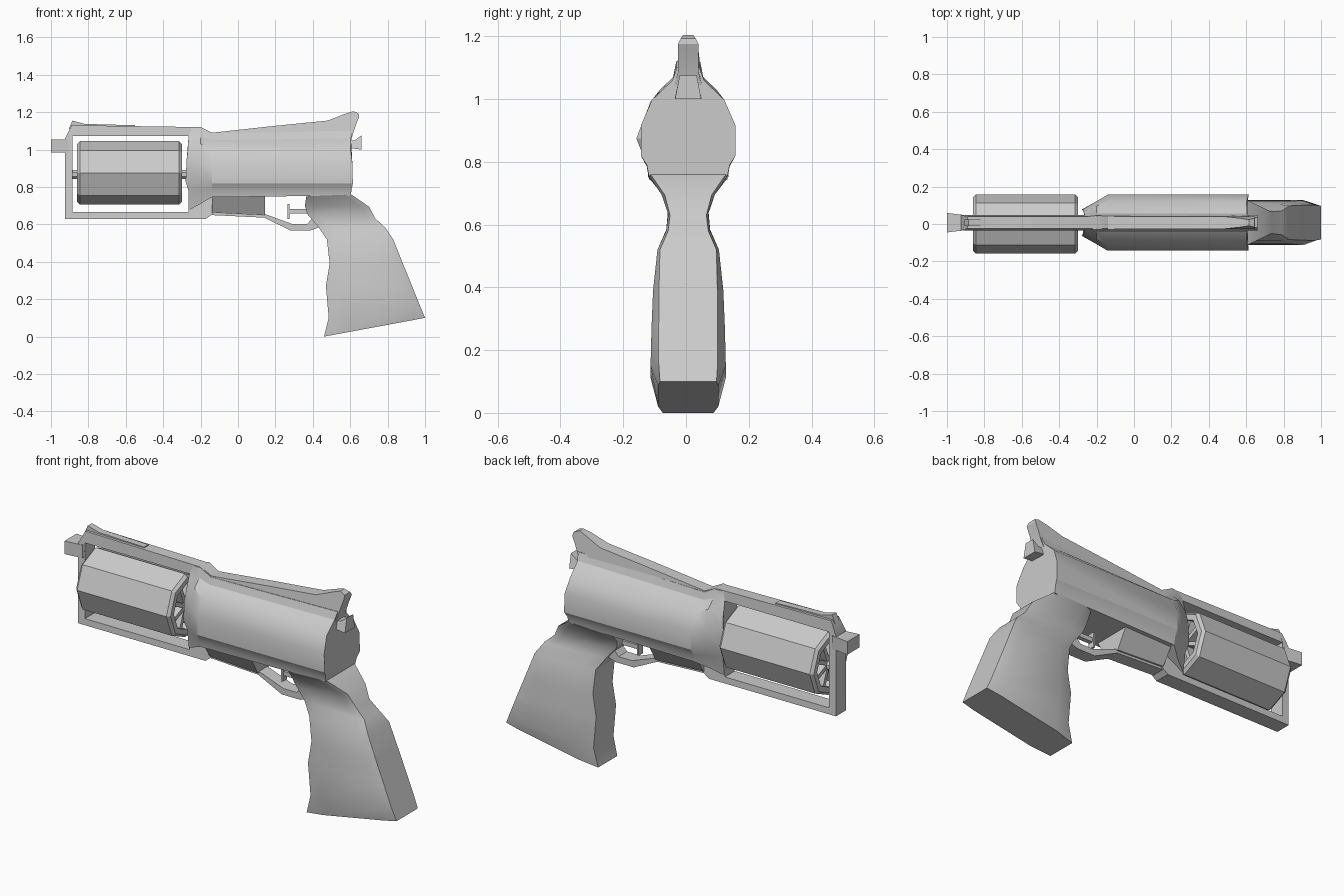
import bpy, math

Y0 = 0.007  # the frame and grip sit slightly off the drum's centre plane


def make(name, verts, faces):
    me = bpy.data.meshes.new(name)
    me.from_pydata(verts, [], faces)
    me.validate()
    ob = bpy.data.objects.new(name, me)
    bpy.context.collection.objects.link(ob)
    bpy.ops.object.select_all(action='DESELECT')
    ob.select_set(True)
    bpy.context.view_layer.objects.active = ob
    bpy.ops.object.mode_set(mode='EDIT')
    bpy.ops.mesh.select_all(action='SELECT')
    bpy.ops.mesh.normals_make_consistent(inside=False)
    bpy.ops.object.mode_set(mode='OBJECT')
    bpy.ops.object.shade_smooth_by_angle(angle=math.radians(28))
    return ob


def loft(name, rings, loop=False):
    """Skin equal-length rings; cap the ends, or join last to first."""
    n, m = len(rings[0]), len(rings)
    faces = []
    for i in range(m if loop else m - 1):
        a, b = i * n, (i + 1) % m * n
        faces += [(a + j, a + (j + 1) % n, b + (j + 1) % n, b + j) for j in range(n)]
    if not loop:
        faces += [tuple(range(n)), tuple(range((m - 1) * n, m * n))]
    return make(name, [p for r in rings for p in r], faces)


def plate(name, profile, width):
    """Side profile (x, z) given thickness; width is a number or f(x, z)."""
    w = width if callable(width) else (lambda x, z: width)
    return loft(name, [[(x, Y0 + s * w(x, z), z) for x, z in profile] for s in (-1, 1)])


def mirrored(half):
    """Half section of (x, y, z) points completed across the centre plane."""
    return [(x, Y0 + y, z) for x, y, z in half] + [(x, Y0 - y, z) for x, y, z in reversed(half)]


# Open front frame around the drum
plate("front_frame", [(-0.14, 1.09), (-0.2, 1.12), (-0.89, 1.13), (-0.925, 1.06),
                      (-0.925, 0.63), (-0.17, 0.63), (-0.13, 0.66), (-0.13, 0.8),
                      (-0.265, 0.78), (-0.265, 0.665), (-0.885, 0.665), (-0.885, 1.072),
                      (-0.265, 1.072), (-0.14, 1.03)],
      lambda x, z: 0.032 if z > 1.08 else 0.042)
plate("front_sight", [(-0.905, 1.11), (-0.885, 1.155), (-0.82, 1.137), (-0.55, 1.13), (-0.55, 1.11)], 0.018)

# Muzzle block, flaring towards the tip
loft("muzzle", [mirrored([(x, w, 0.985), (x, w, 1.055)]) for x, w in ((-1, 0.052), (-0.9, 0.04))])

# Octagonal hollow drum with bevelled rims
ring_spec = [(-0.86, 0.125), (-0.86, 0.155), (-0.845, 0.17),
             (-0.315, 0.17), (-0.30, 0.155), (-0.30, 0.125)]
loft("drum", [[(x, 0.93 * r * math.cos(k * math.pi / 4), 0.875 + r * math.sin(k * math.pi / 4))
               for k in range(8)] for x, r in ring_spec], loop=True)

# Spokes inside the drum, and the axle
for k in range(8):
    a = (k + 0.5) * math.pi / 4
    c, s = math.cos(a), math.sin(a)
    section = [(r * c - t * s, r * s + t * c)
               for r, t in ((0.01, -0.011), (0.122, -0.011), (0.122, 0.011), (0.01, 0.011))]
    loft(f"drum_spoke_{k + 1}", [[(x, 0.93 * y, 0.875 + z) for y, z in section] for x in (-0.85, -0.31)])
loft("drum_axle", [[(x, 0.026 * math.cos(k * math.pi / 4 + math.pi / 8),
                     0.867 + 0.026 * math.sin(k * math.pi / 4 + math.pi / 8))
                    for k in range(8)] for x in (-0.89, -0.255)])

# Main body: half sections from bottom to top, with a slightly bowed rear
front = [(-0.265, 0.045, 0.675), (-0.265, 0.06, 0.78), (-0.28, 0.07, 0.83), (-0.275, 0.07, 0.94),
         (-0.268, 0.06, 1.0), (-0.265, 0.045, 1.06), (-0.26, 0.032, 1.115)]
shoulder = [(-0.2, 0.038, 1.12), (-0.2, 0.09, 1.03), (-0.2, 0.115, 0.93), (-0.2, 0.115, 0.823),
            (-0.2, 0.1, 0.785), (-0.2, 0.08, 0.71)]
shoulder = shoulder[::-1][:5] + [(-0.2, 0.048, 1.07), shoulder[0]]
profile = [(0.125, 0.745), (0.132, 0.785), (0.15, 0.818), (0.15, 0.918),
           (0.115, 0.998), (0.05, 1.05), (0.036, 1.085)]
full = [(-0.14, y, z) for y, z in profile]
bow = [0.603, 0.608, 0.614, 0.612, 0.602, 0.604, 0.612]
rear = [(x, y, z + d) for x, (y, z), d in zip(bow, profile, (0.01, 0.005, 0, 0, 0, 0.01, 0.015))]
loft("body", [mirrored(h) for h in (front, shoulder, full, rear)])

# Rising top spine ending in the rear spur, narrowing upwards
plate("top_spine", [(-0.14, 1.04), (-0.14, 1.09), (0.2, 1.127), (0.48, 1.155), (0.57, 1.19),
                    (0.615, 1.205), (0.645, 1.193), (0.648, 1.175), (0.63, 1.13),
                    (0.615, 1.085), (0.603, 1.04)],
      lambda x, z: 0.016 if z > 1.2 else 0.024 if z > 1.185 else 0.033 if z > 1.05 else 0.045)

# Rear hammer block
plate("hammer", [(0.58, 1.005), (0.605, 1.048), (0.625, 1.05), (0.66, 1.076), (0.66, 1.0), (0.62, 1.005)],
      lambda x, z: 0.027 if z > 1.03 else 0.042)

# Underside block with inward sloping sides
loft("lower_block", [mirrored([(x, 0.045, zb), (x, 0.105, 0.752)])
                     for x, zb in ((-0.14, 0.662), (0.145, 0.648))])

# Trigger guard and trigger
plate("trigger_guard", [(-0.15, 0.65), (0.14, 0.636), (0.28, 0.568), (0.39, 0.568), (0.45, 0.59),
                        (0.46, 0.64), (0.4, 0.635), (0.37, 0.602), (0.29, 0.602), (0.145, 0.655),
                        (-0.13, 0.668)], 0.036)
plate("trigger_blade", [(0.264, 0.628), (0.275, 0.628), (0.275, 0.71), (0.264, 0.71)], 0.018)
plate("trigger_bar", [(0.27, 0.658), (0.40, 0.658), (0.40, 0.681), (0.27, 0.681)], 0.012)

# Grip: front point, back point, side width, edge width for each slice
slices = [(0.365, 0.75, 0.605, 0.76, 0.128, 0.12), (0.358, 0.70, 0.70, 0.695, 0.085, 0.075),
          (0.37, 0.655, 0.735, 0.63, 0.064, 0.058), (0.43, 0.585, 0.79, 0.58, 0.07, 0.064),
          (0.475, 0.52, 0.83, 0.52, 0.098, 0.09), (0.49, 0.39, 0.882, 0.39, 0.112, 0.093),
          (0.47, 0.27, 0.931, 0.27, 0.117, 0.094), (0.485, 0.10, 0.976, 0.158, 0.12, 0.094),
          (0.46, 0.0, 1.0, 0.10, 0.096, 0.09)]
rings = []
for xf, zf, xb, zb, w, e in slices:
    at = lambda t, y: (xf + (xb - xf) * t, y, zf + (zb - zf) * t)
    rings.append(mirrored([at(0, e * 0.9), at(0.2, w), at(0.86, w), at(1, e)]))
loft("grip", rings)
